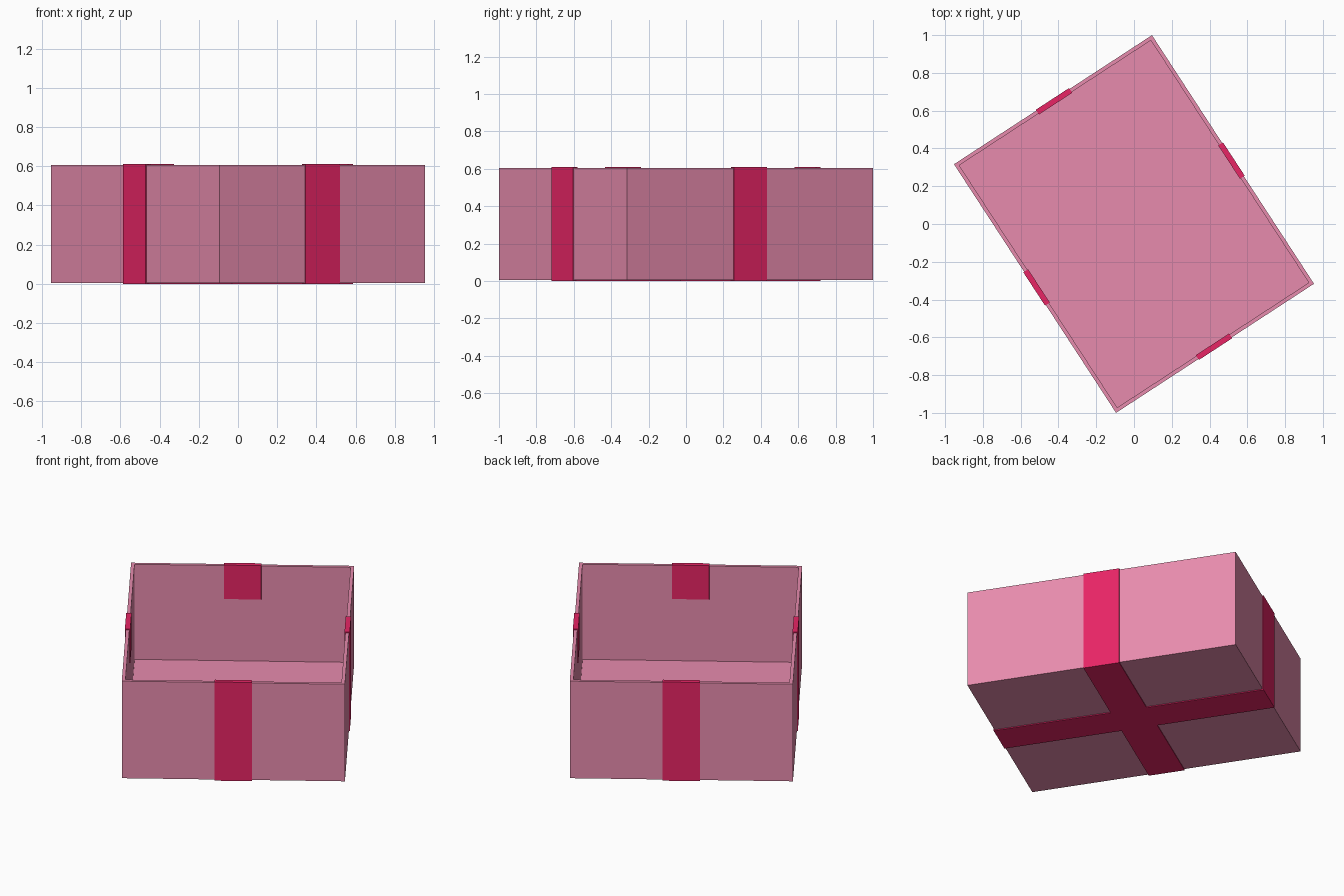
import bpy, bmesh, math
from mathutils import Matrix, Vector

if "Cube" in bpy.data.objects:
    bpy.data.objects.remove(bpy.data.objects["Cube"])

W, L, H = 1.251, 1.571, 0.61      # width, length, full height
WALL, FLOOR, T = 0.02, 0.012, 0.005  # wall, floor, ribbon thickness
RIB, FLAP = 0.21, 0.21            # ribbon width, inside flap depth
TURN = math.radians(33.1)


def material(name, srgb):
    m = bpy.data.materials.new(name)
    lin = [((c / 255 + 0.055) / 1.055) ** 2.4 for c in srgb]
    m.diffuse_color = (*lin, 1)
    m.use_nodes = True
    m.node_tree.nodes["Principled BSDF"].inputs["Base Color"].default_value = m.diffuse_color
    return m


def finish(bm, name, mat):
    bmesh.ops.recalc_face_normals(bm, faces=bm.faces)
    me = bpy.data.meshes.new(name)
    bm.to_mesh(me)
    bm.free()
    me.materials.append(mat)
    ob = bpy.data.objects.new(name, me)
    ob.rotation_euler.z = TURN
    bpy.context.collection.objects.link(ob)
    return ob


pink = material("soft pink", (232, 140, 174))
crimson = material("crimson pink", (233, 37, 102))

# open box: solid block with its top inset and pushed down to the floor
h = H - 2 * T
bm = bmesh.new()
bmesh.ops.create_cube(bm, size=1, matrix=Matrix.Translation((0, 0, H / 2)) @ Matrix.Diagonal((W, L, h, 1)))
top = max(bm.faces, key=lambda f: f.calc_center_median().z)
bmesh.ops.inset_region(bm, faces=[top], thickness=WALL, use_even_offset=True)
inner = bmesh.ops.extrude_face_region(bm, geom=[top])
bmesh.ops.translate(bm, vec=(0, 0, FLOOR - h), verts=[v for v in inner["geom"] if isinstance(v, bmesh.types.BMVert)])
if top.is_valid:
    bm.faces.remove(top)
finish(bm, "open_box", pink)


# ribbon arm: from the base centre, up the wall, over the rim, down inside
def ribbon_arm(name, start, reach, angle):
    i = reach - WALL
    prof = [(start, 0), (reach + T, 0), (reach + T, H), (i - T, H), (i - T, H - FLAP),
            (i, H - FLAP), (i, H - T), (reach, H - T), (reach, T), (start, T)]
    bm = bmesh.new()
    face = bm.faces.new([bm.verts.new((x, -RIB / 2, z)) for x, z in prof])
    ext = bmesh.ops.extrude_face_region(bm, geom=[face], use_keep_orig=True)
    bmesh.ops.translate(bm, vec=(0, RIB, 0), verts=[v for v in ext["geom"] if isinstance(v, bmesh.types.BMVert)])
    bm.transform(Matrix.Rotation(angle, 4, 'Z'))
    finish(bm, name, crimson)


for k, side in enumerate(("right", "back", "left", "front")):
    lengthwise = k % 2
    ribbon_arm("ribbon_" + side, 0 if lengthwise else RIB / 2,
               (L if lengthwise else W) / 2, k * math.pi / 2)
